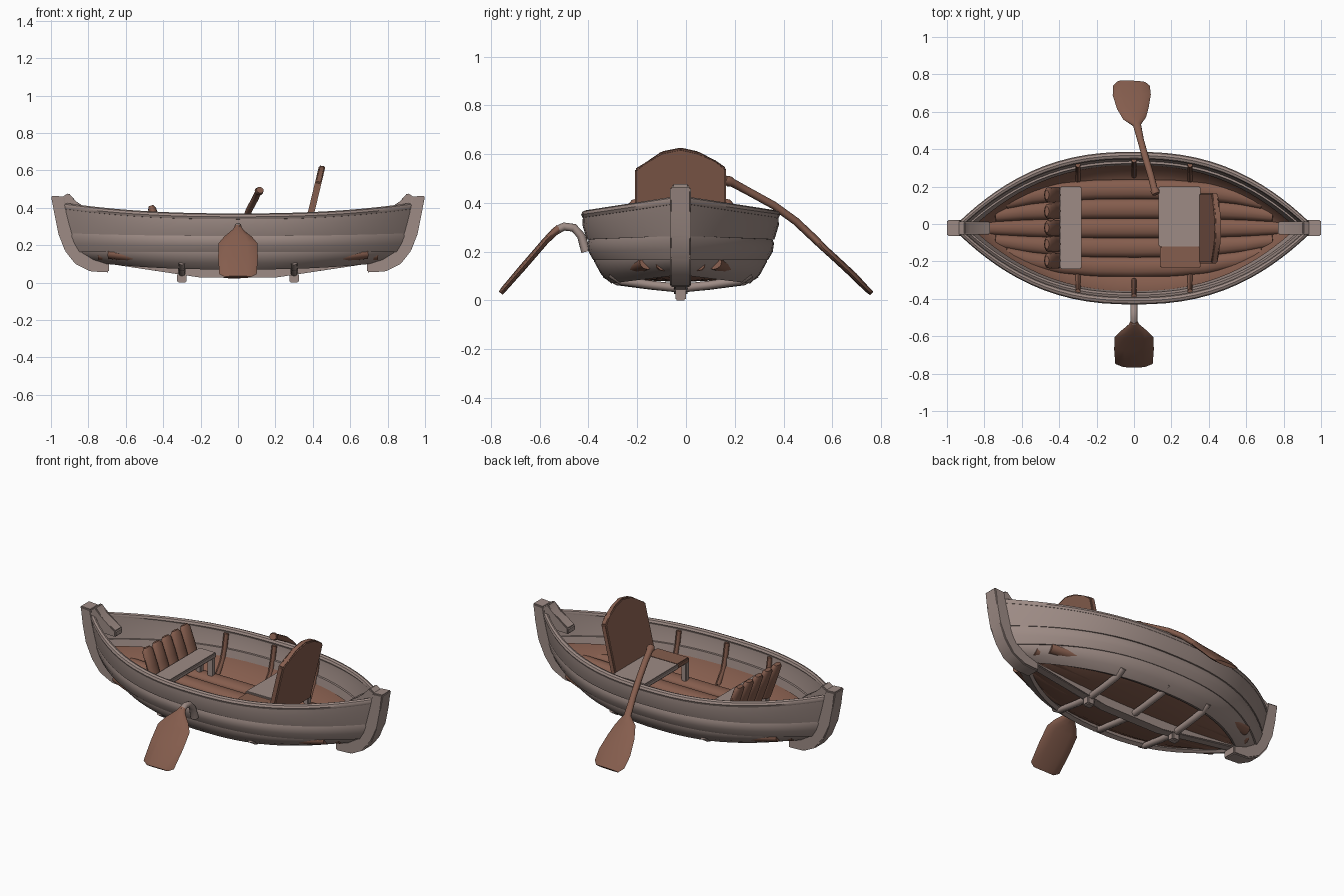
import bpy, bmesh, math
from mathutils import Vector

if "Cube" in bpy.data.objects:
    bpy.data.objects.remove(bpy.data.objects["Cube"])

YC = -0.022  # centre line of the hull


def material(name, rgb):
    m = bpy.data.materials.new(name)
    m.diffuse_color = (*rgb, 1)
    m.use_nodes = True
    m.node_tree.nodes["Principled BSDF"].inputs["Base Color"].default_value = m.diffuse_color
    return m


GREY = material("weathered grey wood", (0.34, 0.26, 0.235))
BROWN = material("brown wood", (0.235, 0.11, 0.075))


def finish(name, bm, mat, angle=40):
    bmesh.ops.recalc_face_normals(bm, faces=bm.faces)
    me = bpy.data.meshes.new(name)
    bm.to_mesh(me)
    bm.free()
    me.materials.append(mat)
    ob = bpy.data.objects.new(name, me)
    bpy.context.collection.objects.link(ob)
    bpy.ops.object.select_all(action='DESELECT')
    ob.select_set(True)
    bpy.context.view_layer.objects.active = ob
    bpy.ops.object.shade_smooth_by_angle(angle=math.radians(angle))
    return ob


def skin(bm, rings, closed):
    """Join rings of points with quads; cap the ends when the path is open."""
    vs = [[bm.verts.new(p) for p in r] for r in rings]
    n = len(vs[0])
    for i in range(len(vs) if closed else len(vs) - 1):
        a, b = vs[i], vs[(i + 1) % len(vs)]
        for j in range(n):
            k = (j + 1) % n
            bm.faces.new((a[j], a[k], b[k], b[j]))
    if not closed:
        bm.faces.new(vs[0])
        bm.faces.new(vs[-1])


def hull_point(L, W, zm, ze, c, side):
    f = abs(c) ** 2.4
    return Vector((L * c, YC + side * W * (1 - f), zm + (ze - zm) * f))


def hull_band(name, profile, mat, n=72):
    """Sweep a closed profile of (half length, half width, mid z, end z) round the boat."""
    rings = []
    for i in range(n):
        t = 2 * math.pi * i / n
        side = 0 if i in (0, n // 2) else math.copysign(1, math.sin(t))
        rings.append([hull_point(*p, math.cos(t), side) for p in profile])
    bm = bmesh.new()
    skin(bm, rings, True)
    return finish(name, bm, mat)


def prism(name, pts, offset, mat, bevel=0.006):
    bm = bmesh.new()
    off = Vector(offset)
    skin(bm, [[Vector(p) for p in pts], [Vector(p) + off for p in pts]], False)
    bmesh.ops.bevel(bm, geom=bm.edges[:], offset=bevel, segments=2, affect='EDGES')
    return finish(name, bm, mat)


def box(name, lo, hi, mat, bevel=0.006):
    pts = [(lo[0], lo[1], lo[2]), (hi[0], lo[1], lo[2]), (hi[0], hi[1], lo[2]), (lo[0], hi[1], lo[2])]
    return prism(name, pts, (0, 0, hi[2] - lo[2]), mat, bevel)


def sweep(name, path, mat, wide=(1, 0, 0), sides=12):
    """Elliptical loft along (x, y, z, half width, half thickness)."""
    rings = []
    P = [Vector(p[:3]) for p in path]
    for i, p in enumerate(path):
        tan = (P[min(i + 1, len(P) - 1)] - P[max(i - 1, 0)]).normalized()
        w = Vector(wide)
        w = (w - tan * w.dot(tan)).normalized()
        t = tan.cross(w)
        rings.append([P[i] + w * p[3] * math.cos(2 * math.pi * j / sides)
                      + t * p[4] * math.sin(2 * math.pi * j / sides) for j in range(sides)])
    bm = bmesh.new()
    skin(bm, rings, False)
    return finish(name, bm, mat, 50)


# Overlapping hull strakes, each bulging slightly
hull_band("upper_strake", [(.965, .40, .355, .415), (.955, .403, .31, .35), (.935, .385, .25, .265),
                           (.91, .355, .25, .265), (.925, .372, .31, .35), (.93, .375, .355, .415)], GREY)
hull_band("middle_strake", [(.93, .372, .26, .275), (.935, .383, .235, .25), (.92, .378, .20, .21),
                            (.895, .358, .165, .165), (.865, .33, .165, .165), (.90, .345, .26, .275)], GREY)
hull_band("lower_strake", [(.885, .352, .18, .18), (.88, .355, .16, .16), (.82, .325, .105, .125),
                           (.75, .285, .07, .105), (.73, .26, .08, .115), (.85, .325, .18, .18)], GREY)
# Rounded rail
hull_band("gunwale_rail", [(.95 + .02 * math.cos(a), .388 + .02 * math.cos(a),
                            .352 + .018 * math.sin(a), .412 + .018 * math.sin(a))
                           for a in [math.pi * k / 4 for k in range(8)]], GREY)
# Brown bottom lining
inner = [(.87, .336, .215, .245), (.82, .29, .13, .17), (.76, .23, .10, .14), (.70, .002, .09, .13)]
outer = [(L, W, a - .014, b - .014) for L, W, a, b in reversed(inner)]
hull_band("bottom_lining", inner + outer, BROWN)

# Rounded floor planks
for k in range(-2, 3):
    L = .80 * (1 - abs(k) * .07)
    z = .105 + .006 * abs(k)
    sweep(f"floor_plank_{k + 3}", [(x * L, YC + k * .104 * (1 - .35 * abs(x) ** 3), z + .04 * abs(x) ** 2.4,
                                    .052 * (1 - .35 * abs(x) ** 3), .03)
                                   for x in (-1, -.8, -.55, -.3, 0, .3, .55, .8, 1)], BROWN, (0, 1, 0))

# Stem posts and knees at both ends
stem = [(1, .465), (.98, .36), (.96, .26), (.925, .17), (.87, .10), (.79, .06), (.69, .055),
        (.69, .105), (.79, .13), (.86, .2), (.9, .3), (.92, .38), (.93, .46)]
knee = [(.945, .455), (.905, .48), (.87, .43), (.77, .37), (.77, .335), (.945, .34)]
for s, tag in ((1, "bow"), (-1, "stern")):
    prism(f"{tag}_post", [(s * x, YC - .043, z) for x, z in stem], (0, .086, 0), GREY)
    prism(f"{tag}_knee", [(s * x, YC - .035, z) for x, z in knee], (0, .07, 0), GREY)

# Keel beam
prism("keel", [(x, YC - .028, z) for x, z in
               ((-.72, .105), (-.2, .027), (.2, .027), (.72, .105), (.72, .135), (.2, .085), (-.2, .085), (-.72, .135))],
      (0, .056, 0), GREY)

# Frames: beams under the bottom and ribs inside the walls
for x in (-.3, 0, .3):
    w = 1 - abs(x / .9) ** 2.4
    sweep("bottom_frame", [(x, YC + y * w, z, .02, .018) for y, z in
                           ((-.31, .11), (-.26, .08), (-.12, .062), (0, .05), (.12, .062), (.26, .08), (.31, .11))],
          GREY, sides=8)
    if x:
        box("frame_block", (x - .025, YC - .022, 0), (x + .025, YC + .022, .05), GREY)
    for s in (-1, 1):
        pts = [hull_point(L, W, a, b, x / L, s) for L, W, a, b in
               ((.92, .365, .34, .38), (.90, .35, .26, .28), (.86, .33, .19, .21), (.82, .28, .12, .15))]
        sweep("inner_rib", [(x, p.y, p.z, .014, .016) for p in pts], BROWN, sides=8)

# Seats on legs
box("rear_seat", (-.395, -.24, .25), (-.28, .20, .28), GREY)
box("front_seat", (.13, -.12, .25), (.355, .20, .28), GREY)
box("front_seat_end_board", (.14, -.235, .245), (.355, -.12, .275), BROWN)
for x in (-.375, -.30, .155, .335):
    for y in (-.215, .175):
        box("seat_leg", (x - .016, y - .016, .11), (x + .016, y + .016, .255), GREY, .004)

# Slatted backrest
for k in range(5):
    y = -.196 + k * .088
    sweep(f"backrest_slat_{k + 1}", [(-.39, y, .20, .040, .022), (-.43, y, .31, .043, .022),
                                     (-.46, y, .395, .040, .022), (-.466, y, .412, .026, .012)], BROWN, (0, 1, 0))

# Tall backrest with a rounded top, leaning outward
back = [(-.21, .20), (-.21, .54), (-.165, .567), (-.10, .612), (-.022, .628), (.05, .612), (.12, .575), (.165, .545), (.165, .20)]
prism("tall_backrest", [(.36 + (z - .32) * .24, y, z) for y, z in back], (.034, 0, -.006), BROWN)

# Near oar: drooping blade hooked over the rail
sweep("near_oar_blade", [(0, -.76, .03, .07, .010), (0, -.748, .045, .10, .012), (0, -.67, .135, .106, .014),
                         (0, -.605, .21, .104, .014), (0, -.575, .245, .075, .014), (0, -.54, .28, .03, .016),
                         (0, -.52, .296, .019, .016)], BROWN)
sweep("near_oar_shaft", [(0, -.53, .288, .02, .017), (0, -.50, .303, .018, .017), (0, -.46, .298, .018, .017),
                         (0, -.43, .265, .02, .017), (0, -.41, .20, .024, .02)], GREY)
# Far oar: long shaft resting across the rail
sweep("far_oar", [(-.012, .76, .03, .075, .010), (-.013, .74, .048, .098, .012), (-.012, .69, .10, .102, .014),
                  (-.006, .62, .165, .085, .014), (.004, .565, .215, .062, .014), (.016, .53, .25, .022, .016),
                  (.035, .45, .325, .018, .016), (.06, .36, .39, .018, .016), (.09, .26, .445, .018, .016),
                  (.108, .19, .483, .018, .017), (.112, .178, .488, .024, .022), (.118, .16, .495, .020, .018)],
      BROWN, (1, -.03, 0))
